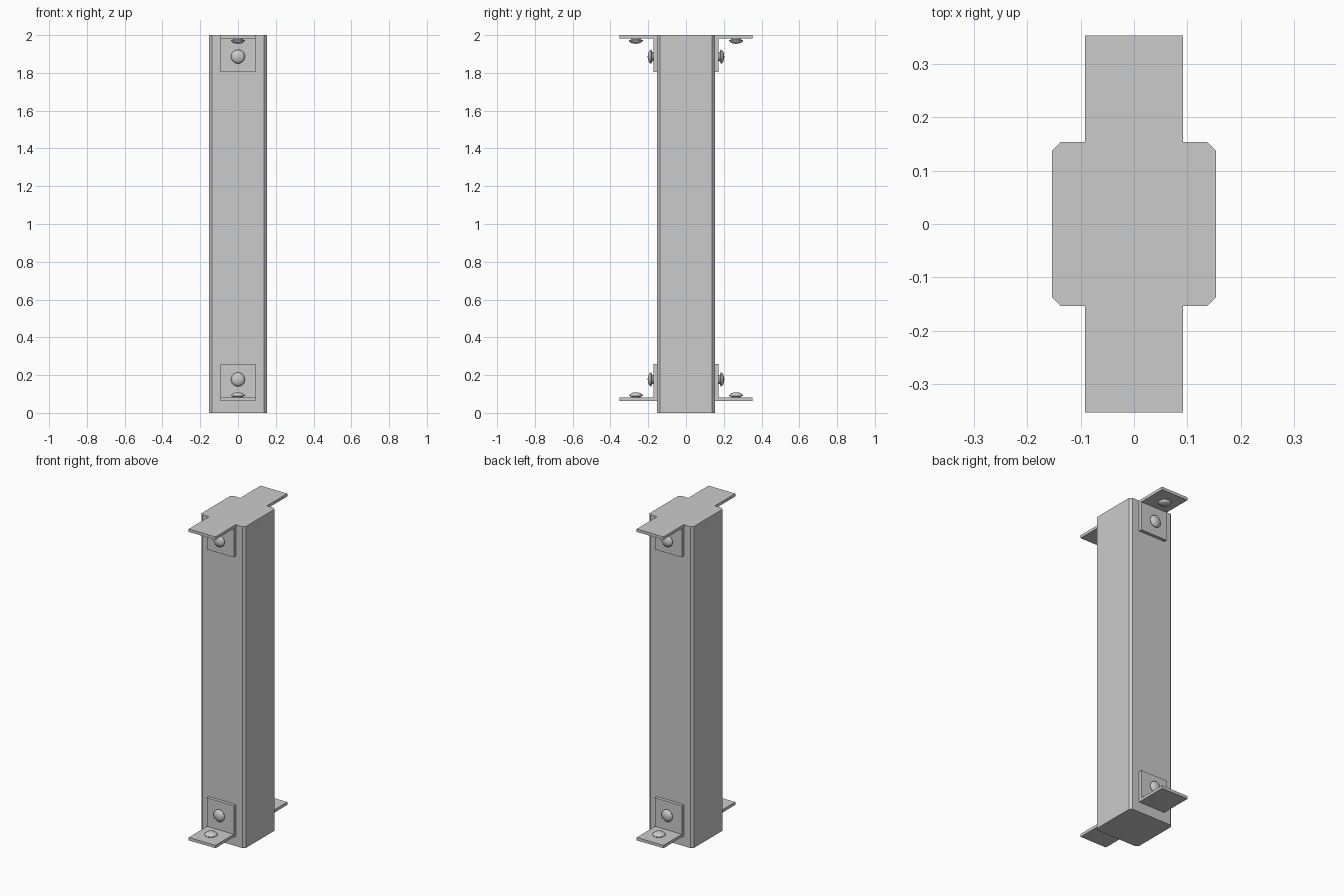
import bpy, bmesh, math
from mathutils import Matrix, Vector

if "Cube" in bpy.data.objects:
    bpy.data.objects.remove(bpy.data.objects["Cube"])


def finish(name, bm, mirror=False, smooth=False):
    bmesh.ops.remove_doubles(bm, verts=bm.verts, dist=1e-5)
    bmesh.ops.recalc_face_normals(bm, faces=bm.faces)
    mesh = bpy.data.meshes.new(name)
    bm.to_mesh(mesh)
    bm.free()
    ob = bpy.data.objects.new(name, mesh)
    bpy.context.collection.objects.link(ob)
    if mirror:
        # repeat on the back side
        mod = ob.modifiers.new("front_to_back", 'MIRROR')
        mod.use_axis = (False, True, False)
    if smooth:
        bpy.ops.object.select_all(action='DESELECT')
        ob.select_set(True)
        bpy.context.view_layer.objects.active = ob
        bpy.ops.object.shade_smooth_by_angle(angle=math.radians(40))
    return ob


def prism(name, points, direction, mirror=False):
    bm = bmesh.new()
    face = bm.faces.new([bm.verts.new(p) for p in points])
    ext = bmesh.ops.extrude_face_region(bm, geom=[face], use_keep_orig=True)
    moved = [v for v in ext["geom"] if isinstance(v, bmesh.types.BMVert)]
    bmesh.ops.translate(bm, verts=moved, vec=direction)
    return finish(name, bm, mirror)


def bolt(name, position, axis):
    # mushroom head: narrow neck, wide rim, shallow dome
    profile = [(0, -0.002), (0.022, -0.002), (0.025, 0.007), (0.037, 0.011),
               (0.036, 0.016), (0.029, 0.023), (0.016, 0.028), (0, 0.030)]
    bm = bmesh.new()
    vs = [bm.verts.new((r, 0, h)) for r, h in profile]
    es = [bm.edges.new(pair) for pair in zip(vs, vs[1:])]
    bmesh.ops.spin(bm, geom=vs + es, cent=(0, 0, 0), axis=(0, 0, 1),
                   angle=math.tau, steps=20)
    turn = Vector((0, 0, 1)).rotation_difference(Vector(axis)).to_matrix().to_4x4()
    bm.transform(Matrix.Translation(position) @ turn)
    finish(name, bm, mirror=True, smooth=True)


# Square post with chamfered vertical edges
W, C = 0.153, 0.138
prism("post", [(C, -W, 0), (W, -C, 0), (W, C, 0), (C, W, 0),
               (-C, W, 0), (-W, C, 0), (-W, -C, 0), (-C, -W, 0)], (0, 0, 2))

# Angle brackets at both ends: outer plate level and the way the upright leg points
for label, level, d in (("bottom", 0.063, 1), ("top", 2.0, -1)):
    outline = [(-W, 0), (-0.353, 0), (-0.353, 0.018), (-0.173, 0.018),
               (-0.173, 0.196), (-W, 0.196)]
    prism(label + "_bracket", [(-0.092, y, level + d * z) for y, z in outline],
          (0.184, 0, 0), mirror=True)
    bolt(label + "_upright_bolt", (0, -0.173, level + d * 0.114), (0, -1, 0))
    bolt(label + "_flat_bolt", (0, -0.265, level + d * 0.016), (0, 0, d))
